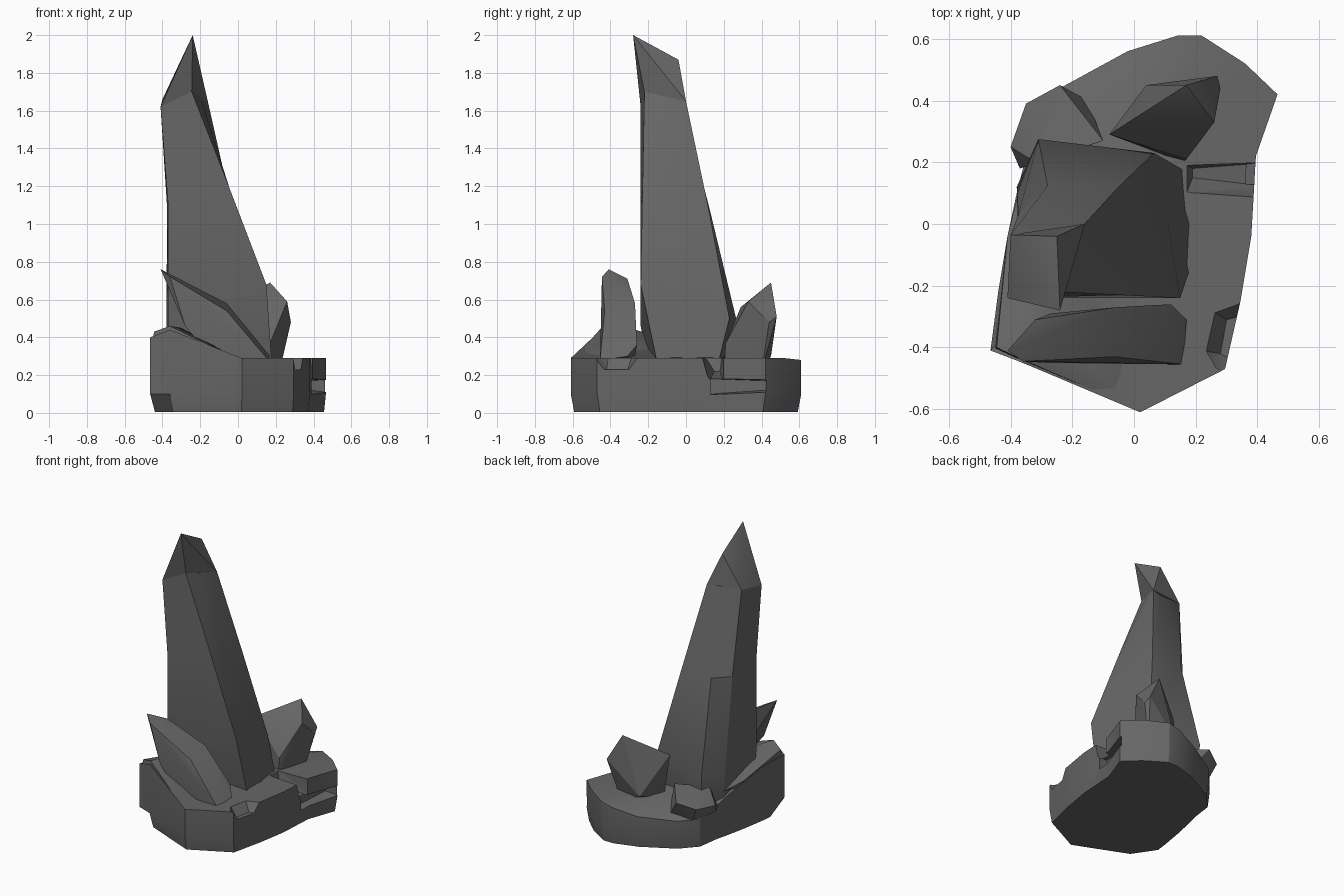
import bpy, bmesh

stone = bpy.data.materials.new("dark_stone")
stone.diffuse_color = (0.135, 0.135, 0.135, 1)


def finish(name, bm):
    bmesh.ops.recalc_face_normals(bm, faces=bm.faces)
    mesh = bpy.data.meshes.new(name)
    bm.to_mesh(mesh)
    bm.free()
    mesh.materials.append(stone)
    ob = bpy.data.objects.new(name, mesh)
    bpy.context.collection.objects.link(ob)
    return ob


def activate(ob):
    bpy.ops.object.select_all(action='DESELECT')
    ob.select_set(True)
    bpy.context.view_layer.objects.active = ob


def hull(name, pts):
    """Faceted convex shard around a few corner points."""
    bm = bmesh.new()
    for p in pts:
        bm.verts.new(p)
    res = bmesh.ops.convex_hull(bm, input=bm.verts)
    junk = [g for g in res["geom_interior"] + res["geom_unused"]
            if isinstance(g, bmesh.types.BMVert)]
    bmesh.ops.delete(bm, geom=list(set(junk)), context='VERTS')
    bmesh.ops.dissolve_limit(bm, angle_limit=0.06, verts=bm.verts, edges=bm.edges)
    return finish(name, bm)


def loft(name, rings):
    """Skin between closed rings and cap both ends."""
    bm = bmesh.new()
    rows = [[bm.verts.new(p) for p in r] for r in rings]
    n = len(rows[0])
    for a, b in zip(rows, rows[1:]):
        for i in range(n):
            j = (i + 1) % n
            bm.faces.new((a[i], a[j], b[j], b[i]))
    bm.faces.new(rows[0])
    bm.faces.new(rows[-1])
    return finish(name, bm)


# rock base: outline with rim height
outline = [(.02, -.61, .29), (.295, -.47, .29), (.345, -.25, .29), (.38, -.04, .29),
           (.395, .22, .29), (.465, .42, .29), (.36, .52, .29), (.22, .61, .28),
           (.14, .61, .26), (-.02, .56, .22), (-.24, .44, .20), (-.34, .33, .20),
           (-.36, .18, .24), (-.38, .10, .28), (-.41, -.04, .33), (-.44, -.22, .38),
           (-.465, -.41, .40), (-.36, -.45, .44)]
bottom = [(x * .98, y * .97, .005) for x, y, z in outline]
bottom[-2:] = [(-.44, -.29, .005), (-.34, -.44, .005)]   # worn front left corner
waist = [(x, y, .10) for x, y, z in outline]
inner = [(x * .6 - .03, y * .6, .29 + .4 * max(0, z - .29)) for x, y, z in outline]
base = loft("rock_base", [bottom, waist, outline, inner])

# chips broken out of the base: front corner, side gap, undercut ledge
cuts = [
    [(.22, -.41, .31), (.25, -.28, .31), (.36, -.24, .31), (.31, -.50, .31), (.26, -.48, .31),
     (.28, -.42, .23), (.30, -.31, .23), (.38, -.29, .23), (.33, -.45, .23)],
    [(.17, .10, .30), (.17, .19, .30), (.45, .08, .30), (.45, .20, .30),
     (.19, .15, .22), (.19, .18, .22), (.45, .12, .16), (.45, .20, .16)],
    [(.33, .13, .10), (.33, .13, .18), (.375, .42, .12), (.375, .42, .17),
     (.55, .13, .09), (.55, .13, .18), (.55, .43, .10), (.55, .43, .18)],
]
for pts in cuts:
    cutter = hull("chip_cutter", pts)
    cutter.hide_render = True
    activate(base)
    mod = base.modifiers.new("chip", 'BOOLEAN')
    mod.operation = 'DIFFERENCE'
    mod.solver = 'EXACT'
    mod.object = cutter
    bpy.ops.object.modifier_apply(modifier=mod.name)
    bpy.data.objects.remove(cutter)

# tall leaning crystal: tapered foot, shoulder, waist, neck, then chisel tip
foot = [(-.37, -.20, .25), (.18, -.15, .25), (.19, .0, .24), (.185, .16, .22),
        (-.27, .22, .2), (-.36, .10, .2)]
shoulder = [(-.37, -.24, .46), (.15, -.24, .68), (.11, .0, .59), (.065, .23, .50),
            (-.31, .275, .46), (-.38, .12, .42)]
middle = [(-.37, -.24, 1.10), (-.045, -.23, 1.19), (-.045, -.11, 1.14), (-.05, .12, 1.08),
          (-.28, .125, 1.08), (-.375, .03, 1.08)]
neck = [(-.41, -.24, 1.62), (-.245, -.22, 1.70), (-.20, -.11, 1.675), (-.16, 0, 1.65),
        (-.25, -.03, 1.68), (-.40, -.035, 1.66)]
loft("tall_crystal", [foot, shoulder, middle, neck])
hull("crystal_tip", neck + [(-.24, -.28, 2.0), (-.25, -.04, 1.87)])

# small crystal at the front, leaning left
hull("front_crystal", [(-.41, -.41, .76), (-.36, -.445, .72), (-.32, -.31, .71), (-.06, -.43, .54),
                       (-.06, -.27, .58), (.16, -.455, .28), (.17, -.31, .30), (.12, -.26, .36),
                       (-.28, -.45, .46), (-.27, -.29, .46), (-.08, -.44, .22), (-.08, -.28, .22)])

# small crystal at the back, leaning right
hull("back_crystal", [(.17, .45, .69), (.26, .33, .59), (.27, .48, .51), (.28, .44, .48),
                      (.04, .45, .30), (-.08, .29, .56), (-.03, .28, .26), (.17, .21, .37),
                      (.22, .40, .22), (.05, .25, .20), (.16, .20, .20)])

# splinter on the back left
hull("side_splinter", [(-.40, .25, .28), (-.35, .39, .29), (-.24, .45, .33), (-.10, .27, .36),
                       (-.32, .20, .37), (-.37, .18, .24), (-.30, .36, .18), (-.15, .40, .20),
                       (-.39, .23, .23)])

# raised rock shoulder beside the crystals on the left
hull("left_shoulder", [(-.445, -.40, .43), (-.36, -.44, .46), (-.30, -.30, .45), (-.36, -.15, .40),
                       (-.41, -.04, .34), (-.37, .12, .32), (-.28, .15, .28), (-.43, -.20, .28),
                       (-.46, -.41, .30), (.01, -.60, .28), (.0, -.30, .28)])

# smooth only the gentle bends
for ob in list(bpy.context.scene.objects):
    activate(ob)
    bpy.ops.object.shade_smooth_by_angle(angle=0.45)
